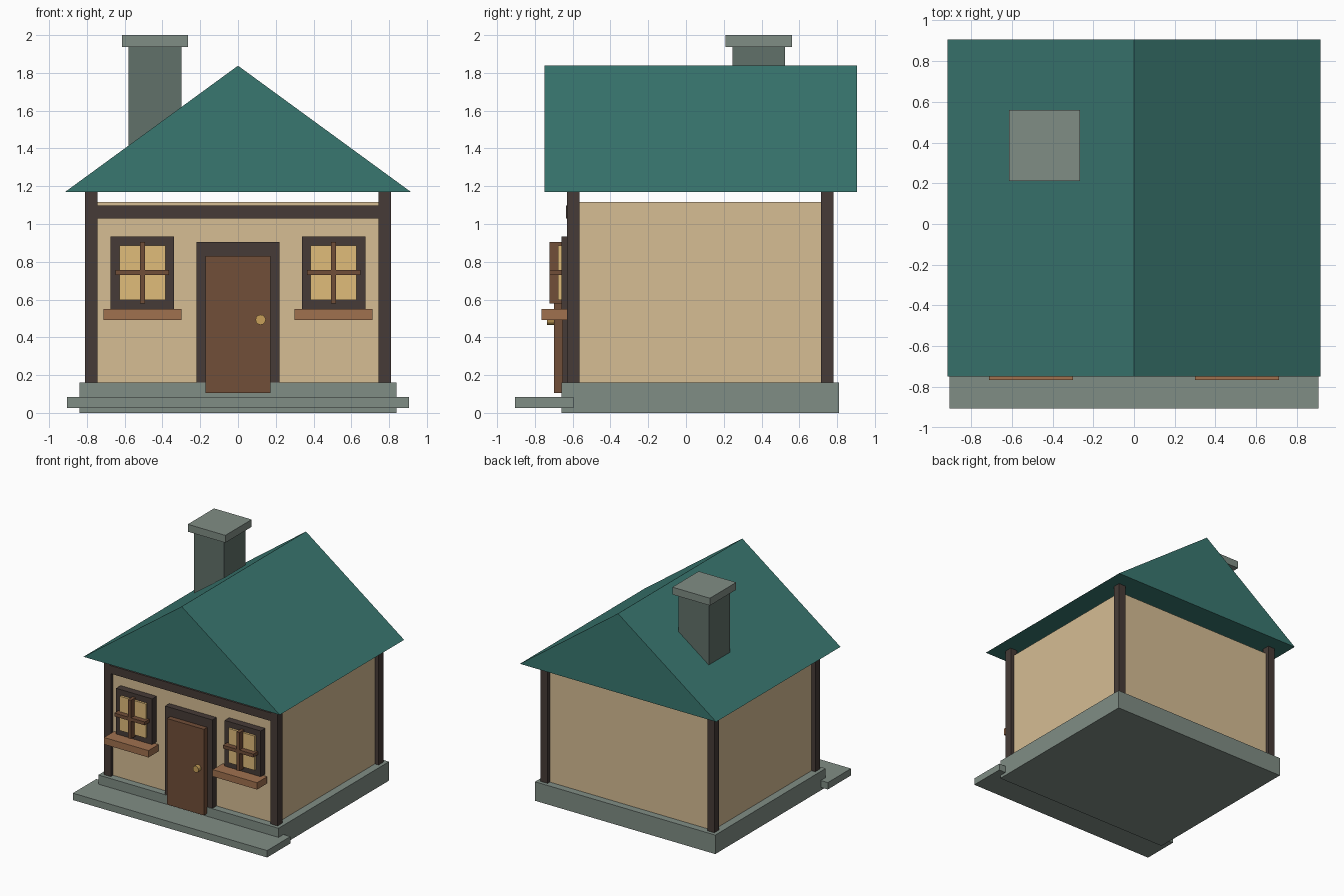
import bpy, bmesh
from math import radians

if "Cube" in bpy.data.objects:
    bpy.data.objects.remove(bpy.data.objects["Cube"])


def mat(name, r, g, b):
    m = bpy.data.materials.new(name)
    lin = [((c / 255 + 0.055) / 1.055) ** 2.4 for c in (r, g, b)]
    m.diffuse_color = (*lin, 1)
    m.use_nodes = True
    m.node_tree.nodes["Principled BSDF"].inputs["Base Color"].default_value = m.diffuse_color
    return m


STONE = mat("stone", 128, 141, 133)
DARK_STONE = mat("dark_stone", 97, 113, 106)
PLASTER = mat("plaster", 214, 189, 148)
TIMBER = mat("timber", 70, 59, 55)
ROOF = mat("roof_teal", 57, 119, 112)
DOOR = mat("door_brown", 113, 78, 56)
SILL = mat("sill_wood", 160, 113, 79)
GLOW = mat("window_glow", 224, 188, 122)
BRASS = mat("brass", 200, 160, 90)


def box(name, x, y, z, material):
    """Box from (min, max) ranges on each axis."""
    bpy.ops.mesh.primitive_cube_add(size=1, location=[sum(r) / 2 for r in (x, y, z)])
    ob = bpy.context.object
    ob.name = name
    ob.scale = [r[1] - r[0] for r in (x, y, z)]
    bpy.ops.object.transform_apply(location=False, rotation=False, scale=True)
    ob.data.materials.append(material)
    return ob


# Stone base and front step
box("base", (-0.84, 0.84), (-0.66, 0.81), (0, 0.16), STONE)
box("front_step", (-0.905, 0.905), (-0.905, -0.595), (0.025, 0.083), STONE)

# Plaster walls, corner posts and front beam
box("walls", (-0.775, 0.775), (-0.60, 0.75), (0.16, 1.117), PLASTER)
for side, sx in (("left", -0.7775), ("right", 0.7775)):
    for end, y in (("front", -0.5975), ("back", 0.7475)):
        box(f"{end}_{side}_post", (sx - 0.0325, sx + 0.0325),
            (y - 0.0325, y + 0.0325), (0.16, 1.18), TIMBER)
box("front_beam", (-0.75, 0.75), (-0.635, -0.575), (1.03, 1.098), TIMBER)

# Gable roof: triangular profile extruded along y
bm = bmesh.new()
tri = bm.faces.new([bm.verts.new((x, -0.75, z))
                    for x, z in ((-0.915, 1.17), (0.915, 1.17), (0, 1.838))])
ext = bmesh.ops.extrude_face_region(bm, geom=[tri])
bmesh.ops.translate(bm, vec=(0, 1.655, 0),
                    verts=[v for v in ext["geom"] if isinstance(v, bmesh.types.BMVert)])
bmesh.ops.recalc_face_normals(bm, faces=bm.faces)
me = bpy.data.meshes.new("roof")
bm.to_mesh(me)
bm.free()
me.materials.append(ROOF)
bpy.context.collection.objects.link(bpy.data.objects.new("roof", me))

# Chimney and cap
box("chimney", (-0.58, -0.30), (0.245, 0.525), (1.30, 1.945), DARK_STONE)
box("chimney_cap", (-0.615, -0.265), (0.21, 0.56), (1.938, 2.0), STONE)

# Door, surround and knob
box("door_frame", (-0.22, 0.22), (-0.655, -0.59), (0.15, 0.905), TIMBER)
box("door", (-0.172, 0.172), (-0.70, -0.655), (0.105, 0.83), DOOR)
bpy.ops.mesh.primitive_cylinder_add(vertices=12, radius=0.027, depth=0.035,
                                    location=(0.12, -0.7175, 0.493),
                                    rotation=(radians(90), 0, 0))
knob = bpy.context.object
knob.name = "door_knob"
knob.data.materials.append(BRASS)

# Windows, one each side of the door
for side, cx in (("left", -0.506), ("right", 0.506)):
    def part(name, half, y, z, material):
        box(f"{side}_window_{name}", (cx - half, cx + half), y, z, material)
    part("frame", 0.168, (-0.66, -0.59), (0.55, 0.935), TIMBER)
    part("pane", 0.122, (-0.678, -0.655), (0.598, 0.887), GLOW)
    part("upright_bar", 0.014, (-0.722, -0.66), (0.58, 0.905), DOOR)
    part("cross_bar", 0.142, (-0.722, -0.66), (0.729, 0.757), DOOR)
    part("sill", 0.207, (-0.765, -0.63), (0.492, 0.55), SILL)
